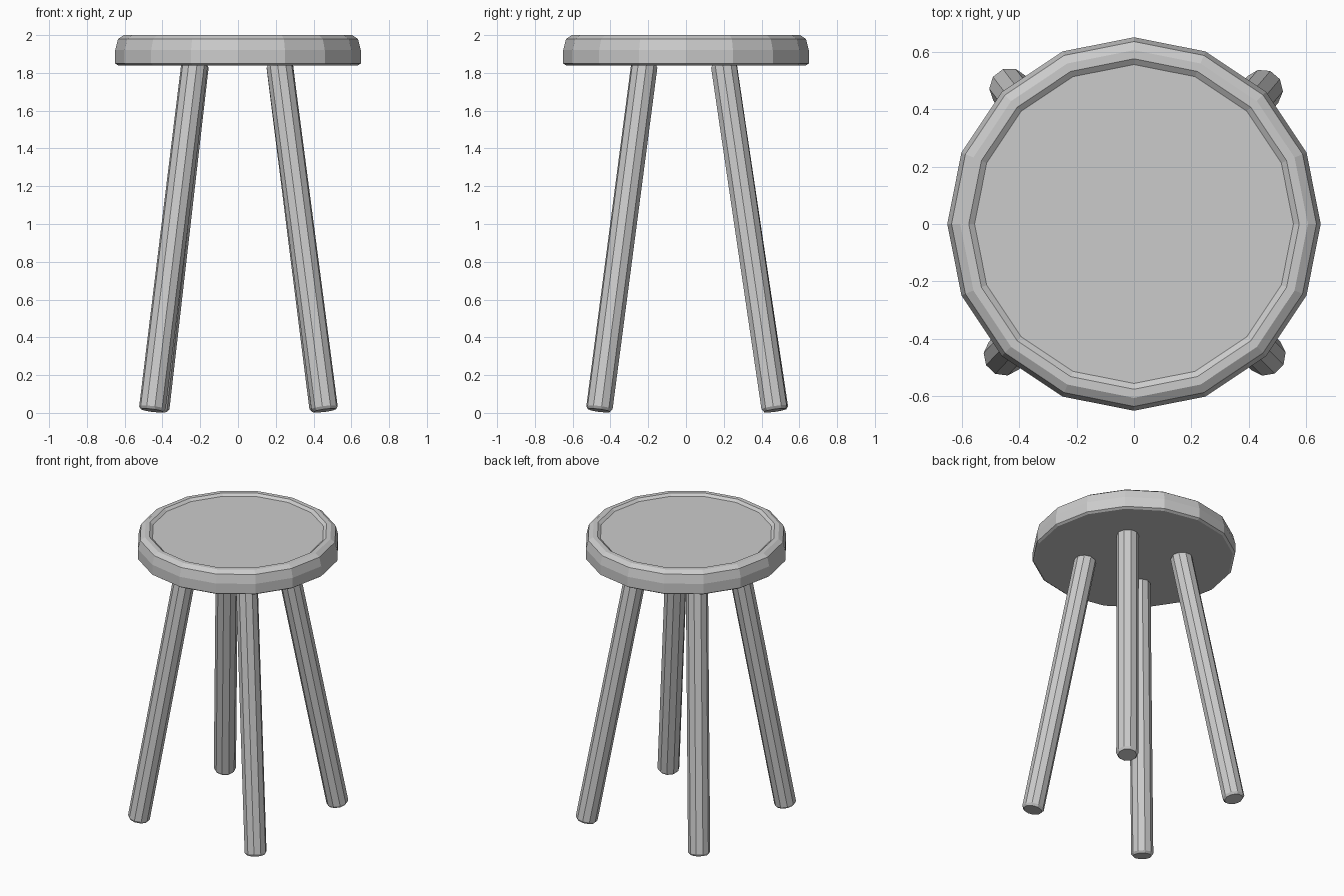
import bpy, bmesh, math
from mathutils import Vector

cube = bpy.data.objects.get("Cube")
if cube:
    bpy.data.objects.remove(cube, do_unlink=True)

grey = bpy.data.materials.new("light grey")
grey.use_nodes = True
colour = (0.6, 0.6, 0.6, 1)
grey.diffuse_color = colour
grey.node_tree.nodes["Principled BSDF"].inputs["Base Color"].default_value = colour


def turned(name, profile, sides, phase=0.0):
    """Faceted solid turned around z from (radius, height) pairs, bottom to top."""
    bm = bmesh.new()
    rings = []
    for r, z in profile:
        angles = [phase + math.tau * i / sides for i in range(sides)]
        rings.append([bm.verts.new((r * math.cos(a), r * math.sin(a), z)) for a in angles])
    for low, high in zip(rings, rings[1:]):
        for i in range(sides):
            j = (i + 1) % sides
            bm.faces.new((low[i], low[j], high[j], high[i]))
    bm.faces.new(rings[0][::-1])
    bm.faces.new(rings[-1])
    mesh = bpy.data.meshes.new(name)
    bm.to_mesh(mesh)
    bm.free()
    mesh.materials.append(grey)
    obj = bpy.data.objects.new(name, mesh)
    bpy.context.collection.objects.link(obj)
    return obj


# Seat: rounded rim around a slightly sunken top
turned("seat", [(0.635, 1.84), (0.65, 1.85), (0.65, 1.92), (0.635, 1.98),
                (0.605, 2.0), (0.575, 2.0), (0.555, 1.985)], 16)

# Legs: splayed straight poles with a small bevel at each end
feet = {
    "front_left_leg": ((0.46, -0.46), (0.22, -0.22)),
    "front_right_leg": ((-0.455, -0.46), (-0.23, -0.22)),
    "back_left_leg": ((0.45, 0.47), (0.22, 0.2)),
    "back_right_leg": ((-0.435, 0.475), (-0.225, 0.2)),
}
for name, (foot, head) in feet.items():
    bottom, top = Vector((*foot, 0.013)), Vector((*head, 1.845))
    axis = top - bottom
    length = axis.length
    leg = turned(name, [(0.06, 0), (0.071, 0.015), (0.071, length - 0.01),
                        (0.064, length)], 10)
    leg.location = bottom
    leg.rotation_mode = "QUATERNION"
    leg.rotation_quaternion = axis.to_track_quat("Z", "Y")
